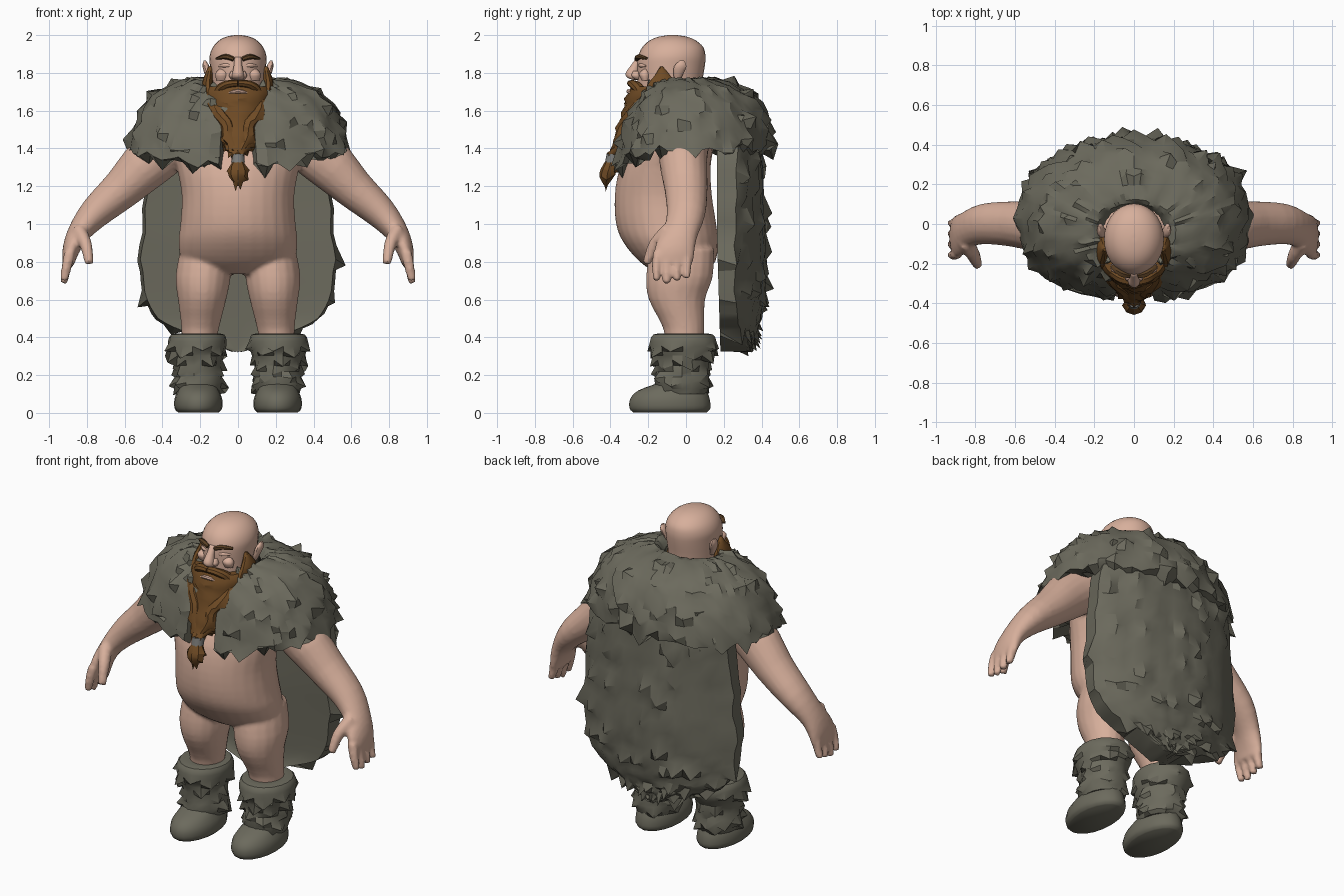
import bpy, bmesh, math, random
from mathutils import Vector as V

random.seed(4)


def material(name, c):
    m = bpy.data.materials.new(name)
    m.diffuse_color = (*c, 1)
    return m


SKIN = material("skin", (0.68, 0.43, 0.33))
FUR = material("grey fur", (0.15, 0.145, 0.11))
HAIR = material("brown beard", (0.16, 0.07, 0.018))
BROW = material("dark brow", (0.1, 0.05, 0.018))
TIE = material("grey band", (0.2, 0.2, 0.19))


def refine(rows, k):
    """Catmull-Rom interpolation of rows of numbers."""
    out = []
    for i in range(len(rows) - 1):
        a, b, c, d = (rows[max(i - 1, 0)], rows[i], rows[i + 1], rows[min(i + 2, len(rows) - 1)])
        for j in range(k):
            t = j / k
            out.append([0.5 * (2 * q + (r - p) * t + (2 * p - 5 * q + 4 * r - s) * t * t
                               + (3 * q - p - 3 * r + s) * t ** 3) for p, q, r, s in zip(a, b, c, d)])
    return out + [list(rows[-1])]


def loft(bm, rings):
    """Skin closed rings of points and cap both ends."""
    vs = [[bm.verts.new(p) for p in r] for r in rings]
    n = len(vs[0])
    for a, b in zip(vs, vs[1:]):
        for i in range(n):
            bm.faces.new((a[i], a[(i + 1) % n], b[(i + 1) % n], b[i]))
    bm.faces.new(vs[0][::-1])
    bm.faces.new(vs[-1])


def tube(bm, rows, segs=16, k=3, follow=False, flip=1):
    """Rows are x, y, z, radius x, radius y; rings lie flat or follow the path."""
    rows = refine(rows, k)
    pts = [V((r[0] * flip, r[1], r[2])) for r in rows]
    rings = []
    for i, r in enumerate(rows):
        side, depth = V((1, 0, 0)), V((0, 1, 0))
        if follow:
            t = (pts[min(i + 1, len(pts) - 1)] - pts[max(i - 1, 0)]).normalized()
            side = depth.cross(t).normalized()
            depth = t.cross(side)
        rings.append([pts[i] + side * abs(r[3]) * math.cos(a) + depth * abs(r[4]) * math.sin(a)
                      for a in (2 * math.pi * j / segs for j in range(segs))])
    loft(bm, rings)


def tufts(bm, chance, out, down, test=lambda c: True):
    """Pull scattered, non-neighbouring points out and down into drooping tufts."""
    bmesh.ops.recalc_face_normals(bm, faces=bm.faces)
    bm.normal_update()
    used, moves = set(), []
    for v in bm.verts:
        if random.random() < chance and test(v.co):
            near = {e.other_vert(v) for e in v.link_edges}
            if not near & used:
                used.add(v)
                moves.append((v, v.normal * out * random.uniform(.5, 1.2)
                              - V((0, 0, down * random.uniform(.4, 1.2)))))
    for v, d in moves:
        v.co += d


def finish(name, bm, mat, angle=40):
    bmesh.ops.recalc_face_normals(bm, faces=bm.faces)
    me = bpy.data.meshes.new(name)
    bm.to_mesh(me)
    bm.free()
    me.materials.append(mat)
    me.shade_smooth()
    me.set_sharp_from_angle(angle=math.radians(angle))
    ob = bpy.data.objects.new(name, me)
    bpy.context.collection.objects.link(ob)
    return ob


# body: torso, legs, arms and hands fused into one skin
bm = bmesh.new()
tube(bm, [(0, -.03, .735, .17, .12), (0, -.045, .8, .29, .2), (0, -.08, .9, .315, .25),
          (0, -.105, 1, .305, .265), (0, -.12, 1.15, .298, .257), (0, -.11, 1.3, .325, .24),
          (0, -.07, 1.42, .36, .215), (0, -.05, 1.55, .28, .17), (0, -.05, 1.64, .14, .13),
          (0, -.06, 1.7, .11, .12)], 28)
for s in (1, -1):
    tube(bm, [(.17, -.02, .87, .135, .17), (.185, -.035, .72, .146, .178), (.19, -.048, .6, .128, .15),
              (.2, -.012, .45, .1, .11), (.21, -.01, .34, .09, .1)], 18, flip=s)
    tube(bm, [(.28, 0, 1.46, .12, .13), (.45, -.015, 1.345, .138, .128), (.61, 0, 1.19, .109, .115),
              (.755, 0, 1.06, .085, .103), (.845, -.03, .95, .06, .092), (.885, -.06, .86, .045, .108),
              (.898, -.065, .79, .032, .1)], 18, follow=True, flip=s)
    for i in range(4):
        y = -.15 + i * .054
        tube(bm, [(.89, y, .85, .03, .026), (.908, y - .008, .77, .028, .024),
                  (.922, y - .005, .685 + .014 * abs(i - 1), .02, .018)], 8, follow=True, flip=s)
    tube(bm, [(.845, -.09, .97, .04, .042), (.805, -.165, .89, .034, .036), (.788, -.21, .79, .024, .022)],
         8, follow=True, flip=s)
body = finish("body", bm, SKIN)
m = body.modifiers.new("fuse", "REMESH")
m.mode, m.voxel_size, m.use_smooth_shade = "VOXEL", .012, True
m = body.modifiers.new("soften", "SMOOTH")
m.factor, m.iterations = .5, 3

# head, nose and ears
bm = bmesh.new()
tube(bm, [(0, -.08, 1.6, .11, .11), (0, -.09, 1.68, .135, .165), (0, -.085, 1.76, .143, .172),
          (0, -.08, 1.84, .149, .18), (0, -.075, 1.89, .15, .178), (0, -.07, 1.935, .134, .162),
          (0, -.07, 1.97, .103, .125), (0, -.07, 1.99, .066, .08), (0, -.07, 1.999, .025, .03),
          (0, -.07, 2, .004, .004)], 28)
finish("head", bm, SKIN, 60)
bm = bmesh.new()
tube(bm, [(0, -.245, 1.885, .018, .015), (0, -.268, 1.84, .022, .025), (0, -.285, 1.8, .03, .036),
          (0, -.28, 1.775, .032, .033), (0, -.26, 1.762, .02, .02)], 10)
for s in (1, -1):
    tube(bm, [(.025, -.26, 1.81, .012, .02), (.03, -.265, 1.785, .018, .025),
              (.025, -.255, 1.765, .01, .015)], 8, flip=s)
    # eyelids and cheeks
    tube(bm, [(.035, -.246, 1.838, .006, .006), (.065, -.238, 1.84, .012, .012),
              (.1, -.212, 1.836, .005, .006)], 8, follow=True, flip=s)
    tube(bm, [(.08, -.215, 1.82, .02, .01), (.085, -.22, 1.795, .035, .03), (.085, -.215, 1.76, .03, .02)],
         10, flip=s)
finish("nose_and_face", bm, SKIN, 60)
bm = bmesh.new()
for s in (1, -1):
    tube(bm, [(.148, -.045, 1.755, .012, .012), (.158, -.042, 1.79, .017, .026),
              (.17, -.03, 1.835, .018, .034), (.176, -.022, 1.865, .006, .012)], 10, flip=s)
finish("ears", bm, SKIN, 50)

# eyebrows
bm = bmesh.new()
for s in (1, -1):
    tube(bm, [(.022, -.26, 1.872, .012, .014), (.065, -.248, 1.886, .014, .018),
              (.112, -.21, 1.876, .006, .012)], 6, follow=True, flip=s)
finish("eyebrows", bm, BROW)

# beard with sideburns, braids and moustache
bm = bmesh.new()
tube(bm, [(0, -.15, 1.728, .165, .14), (0, -.155, 1.69, .182, .153), (0, -.18, 1.62, .156, .146),
          (0, -.22, 1.55, .132, .125), (0, -.275, 1.47, .112, .1), (0, -.335, 1.405, .07, .058),
          (0, -.385, 1.365, .03, .03)], 20)
for s in (1, -1):
    tube(bm, [(.145, -.13, 1.835, .012, .006), (.154, -.125, 1.79, .022, .04),
              (.16, -.13, 1.74, .03, .075), (.152, -.14, 1.67, .03, .1)], 10, flip=s)
    tube(bm, [(.13, -.2, 1.68, .03, .03), (.115, -.27, 1.6, .034, .034), (.06, -.325, 1.53, .036, .032),
              (.05, -.35, 1.46, .032, .028), (.01, -.385, 1.38, .015, .015)], 8, follow=True, flip=s)
tube(bm, [(0, -.395, 1.335, .025, .03), (0, -.41, 1.29, .05, .042), (0, -.42, 1.25, .048, .038),
          (.0, -.425, 1.2, .006, .006)], 8, 2)
tufts(bm, .25, .014, .015, lambda c: c.z < 1.68)
for s in (1, -1):
    tube(bm, [(0, -.288, 1.745, .018, .026), (.06, -.275, 1.738, .022, .028), (.105, -.24, 1.705, .024, .028),
              (.125, -.225, 1.64, .012, .014)], 8, follow=True, flip=s)
finish("beard", bm, HAIR, 30)
bm = bmesh.new()
tube(bm, [(-.06, -.285, 1.69, .005, .01), (0, -.302, 1.702, .012, .014), (.06, -.285, 1.69, .005, .01)],
     8, follow=True)
finish("lip", bm, SKIN)
bm = bmesh.new()
tube(bm, [(0, -.388, 1.37, .034, .034), (0, -.395, 1.325, .036, .036)], 10, 1)
finish("beard_band", bm, TIE)

# fur mantle: a closed profile swept around the shoulders, open at the front
PROFILE = refine([(.27, 1.72), (.36, 1.772), (.58, 1.745), (.78, 1.675), (.92, 1.55), (1.01, 1.41)], 3) + [
    (.9, 1.4), (.72, 1.45), (.5, 1.55), (.3, 1.66)]
bm = bmesh.new()
rings = []
for i in range(61):
    a = math.radians(10 + 340 * i / 60)
    c = math.cos(a)
    front, back = max(0, c) ** 2, max(0, -c)
    depth = .435 * c ** .7 if c > 0 else .385 * c
    ring = []
    for f, z in PROFILE:
        low = (1.78 - z) / .38
        bulge = low * (1 - low)
        j = random.uniform(-.009, .009)
        g = f + .35 * back * bulge + j
        ring.append((.58 * (f + j) * math.sin(a), -.06 + .11 * f - depth * g,
                     z - front * (.045 + .04 * low + .22 * bulge) + back * .04 * bulge + j))
    rings.append(ring)
loft(bm, rings)
tufts(bm, .3, .042, .03, lambda c: c.z > 1.28 and (c.x / .58) ** 2 + ((c.y - .05) / .4) ** 2 > .2)
for v in bm.verts:
    if v.co.z < 1.42:
        v.co.z += random.uniform(-.03, .012)
finish("fur_mantle", bm, FUR, 30)

# long cape: curved back, nearly flat lining, rounded hem; rows are z, half width, back y
bm = bmesh.new()
rings = []
for z, w, yb in refine([(1.58, .38, .38), (1.35, .47, .4), (1.15, .5, .41), (.95, .51, .42), (.75, .525, .42),
                        (.6, .49, .41), (.5, .43, .395), (.43, .29, .375), (.37, .14, .36), (.325, .03, .35)], 3):
    w *= random.uniform(.98, 1.02)
    ring = []
    for i in range(21):
        u = -1 + i / 10
        edge = .25 + (yb - .25) * (1 - w / .55) * .8
        y = edge + (yb - edge) * (1 - abs(u) ** 2.4) + random.uniform(-.008, .008)
        ring.append((w * u, y, z + random.uniform(-.008, .008)))
    for i in range(9):
        u = 1 - i / 4
        ring.append((w * .97 * u, .165 + .03 * (1 - u * u) + max(0, .9 - z) * .03, z))
    rings.append(ring)
loft(bm, rings)
tufts(bm, .13, .04, .035, lambda c: c.y > .225 and c.z > .36)
finish("cape", bm, FUR, 30)

# boots: smooth foot, shaggy shaft and thick cuff
for s, side in ((1, "left"), (-1, "right")):
    bm = bmesh.new()
    tube(bm, [(.21, -.085, .003, .108, .195), (.21, -.085, .025, .126, .214), (.21, -.085, .075, .126, .21),
              (.21, -.07, .12, .108, .18), (.21, -.02, .16, .09, .12)], 20, flip=s)
    finish(side + "_boot_foot", bm, FUR, 50)
    bm = bmesh.new()
    tube(bm, [(.21, -.02, .1, .115, .13), (.21, -.02, .16, .13, .147), (.21, -.02, .22, .12, .138),
              (.212, -.02, .28, .13, .15), (.215, -.015, .325, .148, .172), (.215, -.015, .38, .155, .178),
              (.213, -.015, .415, .14, .16), (.21, -.015, .42, .1, .115)], 18, 2, flip=s)
    tufts(bm, .3, .028, .025, lambda c: .12 < c.z < .36)
    finish(side + "_boot_shaft", bm, FUR, 30)
